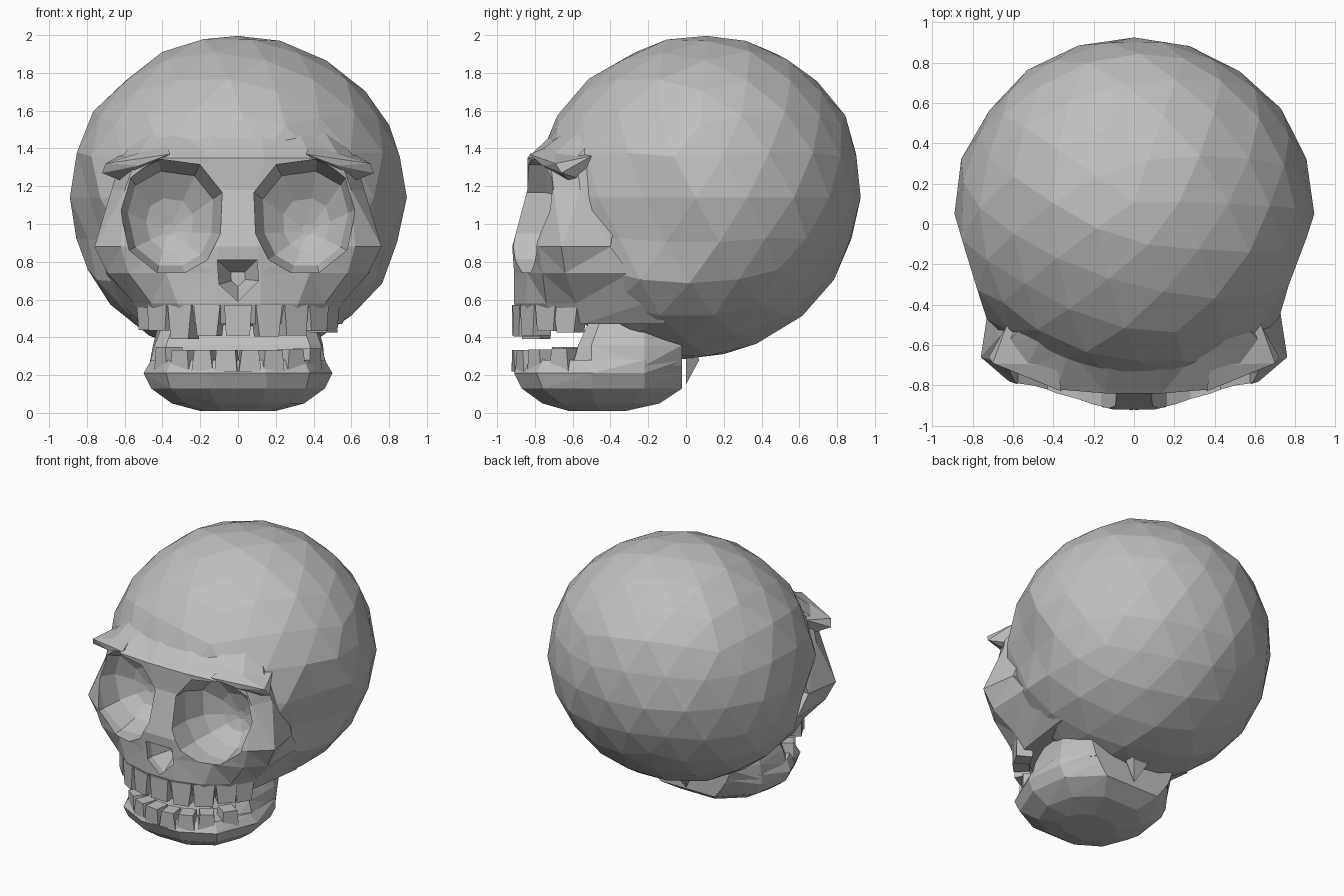
import bpy, bmesh, math, random
from mathutils import Vector

random.seed(4)
if "Cube" in bpy.data.objects:
    bpy.data.objects.remove(bpy.data.objects["Cube"])

bone = bpy.data.materials.new("bone grey")
bone.use_nodes = True
GREY = (0.52, 0.52, 0.52, 1)
bone.diffuse_color = GREY
bone.node_tree.nodes["Principled BSDF"].inputs["Base Color"].default_value = GREY


def finish(bm, name):
    bmesh.ops.triangulate(bm, faces=[f for f in bm.faces if len(f.verts) > 3])
    bmesh.ops.recalc_face_normals(bm, faces=bm.faces)
    me = bpy.data.meshes.new(name)
    bm.to_mesh(me)
    bm.free()
    me.materials.append(bone)
    ob = bpy.data.objects.new(name, me)
    bpy.context.collection.objects.link(ob)
    return ob


def loft(rings, name):
    """Skin a list of equal-length point rings and cap both ends."""
    bm = bmesh.new()
    rows = [[bm.verts.new(p) for p in ring] for ring in rings]
    n = len(rows[0])
    for a, b in zip(rows, rows[1:]):
        for i in range(n):
            j = (i + 1) % n
            bm.faces.new((a[i], a[j], b[j], b[i]))
    bm.faces.new(rows[0])
    bm.faces.new(rows[-1])
    return finish(bm, name)


def level(z, half):
    """Symmetric horizontal outline from its left half."""
    return [(x, y, z) for x, y in half] + [(-x, y, z) for x, y in reversed(half)]


def hull(points, name):
    bm = bmesh.new()
    for p in points:
        bm.verts.new(p)
    res = bmesh.ops.convex_hull(bm, input=bm.verts)
    junk = {v for v in res["geom_interior"] if isinstance(v, bmesh.types.BMVert)}
    bmesh.ops.delete(bm, geom=list(junk), context="VERTS")
    return finish(bm, name)


def boolean(target, other, operation):
    mod = target.modifiers.new("bool", "BOOLEAN")
    mod.operation, mod.object, mod.solver = operation, other, "EXACT"
    bpy.context.view_layer.update()
    deps = bpy.context.evaluated_depsgraph_get()
    me = bpy.data.meshes.new_from_object(target.evaluated_get(deps))
    target.modifiers.clear()
    target.data = me
    bpy.data.objects.remove(other)


# Cranium: faceted ball leaning back, with hollow temples
bm = bmesh.new()
bmesh.ops.create_icosphere(bm, subdivisions=3, radius=1)
for v in bm.verts:
    v.co = Vector((v.co.x * 0.895, v.co.y * 0.88, v.co.z * 0.86))
    v.co *= 1 + random.uniform(-0.01, 0.008)
    if (Vector((abs(v.co.x), v.co.y, v.co.z)) - Vector((0.8, -0.28, -0.2))).length < 0.24:
        v.co.x *= 0.93
    v.co.y += 0.07 * v.co.z
    v.co += Vector((0, 0.05, 1.14))
skull = finish(bm, "cranium")

# Face: brow, cheekbones and upper jaw
face = loft([
    level(1.5, [(0.12, -0.68), (0.32, -0.62), (0.45, -0.55), (0.5, -0.45), (0.45, -0.3)]),
    level(1.35, [(0.14, -0.84), (0.38, -0.82), (0.54, -0.72), (0.62, -0.58), (0.55, -0.35)]),
    level(1.18, [(0.1, -0.84), (0.38, -0.81), (0.6, -0.7), (0.67, -0.56), (0.62, -0.35)]),
    level(0.88, [(0.1, -0.92), (0.38, -0.86), (0.62, -0.78), (0.76, -0.66), (0.72, -0.4)]),
    level(0.74, [(0.12, -0.91), (0.38, -0.84), (0.58, -0.76), (0.69, -0.64), (0.7, -0.3)]),
    level(0.58, [(0.12, -0.91), (0.32, -0.85), (0.46, -0.74), (0.55, -0.58), (0.62, -0.22)]),
    level(0.47, [(0.12, -0.87), (0.28, -0.81), (0.41, -0.69), (0.49, -0.55), (0.55, -0.1)]),
], "face")
boolean(skull, face, "UNION")

# Eye sockets: faceted bowls
RIM = [(0.63, 1.08), (0.58, 1.26), (0.42, 1.35), (0.2, 1.32), (0.08, 1.17),
       (0.09, 0.95), (0.16, 0.81), (0.28, 0.74), (0.43, 0.74), (0.58, 0.86)]
for side in (1, -1):
    bowl = loft([[(side * (0.37 + (x - 0.37) * s), y, 0.96 + (z - 0.96) * s) for x, z in RIM]
                 for y, s in ((-1.1, 1), (-0.74, 0.98), (-0.6, 0.82), (-0.52, 0.45), (-0.49, 0.1))],
                "socket_cutter")
    boolean(skull, bowl, "DIFFERENCE")

# Nose opening
NOSE = [(-0.11, 0.81), (0.1, 0.81), (0.11, 0.7), (0, 0.59), (-0.1, 0.68)]
nose = loft([[(x * s, y, 0.71 + (z - 0.71) * s) for x, z in NOSE]
             for y, s in ((-1.1, 1), (-0.86, 1), (-0.74, 0.35))], "nose_cutter")
boolean(skull, nose, "DIFFERENCE")

# Brow ridges with flared tips
for side, tag in ((1, "left"), (-1, "right")):
    hull([(side * x, y, z) for x, y, z in (
        (0.36, -0.83, 1.37), (0.38, -0.7, 1.42), (0.45, -0.79, 1.36), (0.7, -0.69, 1.32),
        (0.72, -0.66, 1.27), (0.63, -0.5, 1.36), (0.6, -0.53, 1.23), (0.62, -0.62, 1.23),
        (0.4, -0.6, 1.36), (0.52, -0.76, 1.31))], tag + "_brow")

# Lower jaw body, rounded at the back
loft([
    level(0.01, [(0.08, -0.62), (0.17, -0.55), (0.2, -0.45), (0.17, -0.38), (0.08, -0.32)]),
    level(0.05, [(0.12, -0.76), (0.28, -0.66), (0.35, -0.48), (0.3, -0.28), (0.14, -0.14)]),
    level(0.13, [(0.15, -0.87), (0.36, -0.76), (0.46, -0.5), (0.42, -0.22), (0.22, -0.02)]),
    level(0.21, [(0.15, -0.91), (0.38, -0.79), (0.5, -0.5), (0.46, -0.22), (0.28, -0.02)]),
    level(0.28, [(0.13, -0.88), (0.35, -0.76), (0.46, -0.52), (0.46, -0.22), (0.32, -0.02)]),
], "lower_jaw")

# Rear of the jaw rising to the cranium
loft([
    level(0.25, [(0.4, -0.6), (0.47, -0.5), (0.46, -0.22), (0.31, -0.02)]),
    level(0.36, [(0.38, -0.57), (0.44, -0.5), (0.45, -0.22), (0.35, -0.02)]),
    level(0.47, [(0.34, -0.52), (0.4, -0.46), (0.42, -0.22), (0.37, -0.02)]),
], "jaw_rear")

# Neck stub under the cranium
hull([(0, 0, 0.15), (0.15, 0, 0.45), (-0.15, 0, 0.45), (0.06, 0.07, 0.28), (-0.06, 0.07, 0.28)], "neck_stub")


def tooth(x, y, turn, z_root, z_tip, width, name):
    """Tapered block facing outward along the jaw curve."""
    c, s = math.cos(turn), math.sin(turn)
    rings = []
    for z, w in ((z_root, width), (z_tip, width * random.uniform(0.72, 0.88))):
        corners = ((-w / 2, 0), (w / 2, 0), (w / 2, 0.11), (-w / 2, 0.11))
        rings.append([(x + a * c - b * s, y + a * s + b * c, z) for a, b in corners])
    loft(rings, name)


# Teeth on both jaws
ROWS = (("upper", (0, 0.165, 0.31, 0.43, 0.5), 0.53, 0.57, 0.39, 0.145),
        ("lower", (0.065, 0.19, 0.31, 0.41), 0.45, 0.22, 0.35, 0.12))
for tag, places, reach, root, tip, width in ROWS:
    for n, x in enumerate(places):
        a = math.asin(x / reach)
        y = -0.5 - 0.42 * math.cos(a)
        for side in ((1, -1) if x else (1,)):
            end = tip + random.uniform(0, 0.02) * (1 if tag == "upper" else -1)
            if tag == "upper" and n > 2:
                end += 0.03
            tooth(side * x, y, side * a * 0.85, root, end, width,
                  f"{tag}_tooth_{'left' if side > 0 else 'right'}_{n + 1}")
